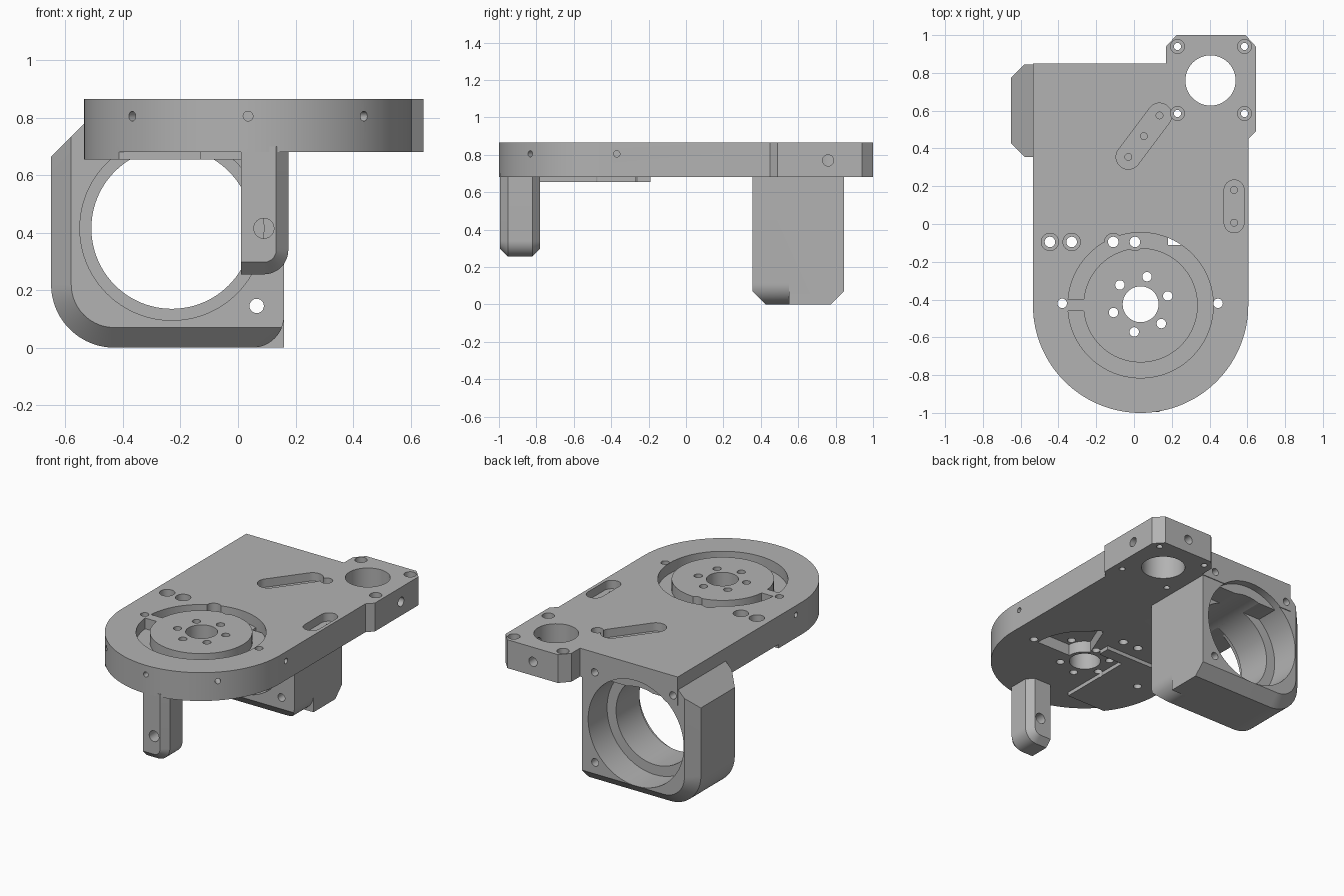
import bpy, bmesh
from math import sin, cos, pi, radians
from mathutils import Vector, Matrix

default = bpy.data.objects.get("Cube")
if default:
    bpy.data.objects.remove(default, do_unlink=True)

metal = bpy.data.materials.new("machined grey")
metal.use_nodes = True
grey = (0.45, 0.45, 0.45, 1)
metal.diffuse_color = grey
metal.node_tree.nodes["Principled BSDF"].inputs["Base Color"].default_value = grey


def finish(name, bm):
    bmesh.ops.recalc_face_normals(bm, faces=bm.faces)
    mesh = bpy.data.meshes.new(name)
    bm.to_mesh(mesh)
    bm.free()
    mesh.materials.append(metal)
    ob = bpy.data.objects.new(name, mesh)
    bpy.context.collection.objects.link(ob)
    return ob


def loft(name, rings):
    bm = bmesh.new()
    loops = [[bm.verts.new(p) for p in ring] for ring in rings]
    for a, b in zip(loops, loops[1:]):
        for i in range(len(a)):
            j = (i + 1) % len(a)
            bm.faces.new((a[i], a[j], b[j], b[i]))
    bm.faces.new(loops[0])
    bm.faces.new(loops[-1])
    return finish(name, bm)


def prism(name, outline, low, high):
    return loft(name, [[(x, y, z) for x, y in outline] for z in (low, high)])


def arc(cx, cy, r, start, end, n=24):
    turns = [radians(start + (end - start) * i / n) for i in range(n + 1)]
    return [(cx + r * cos(t), cy + r * sin(t)) for t in turns]


def rod(start, end, r, n=24):
    a, b = Vector(start), Vector(end)
    d = b - a
    place = Matrix.Translation((a + b) / 2) @ d.to_track_quat('Z', 'Y').to_matrix().to_4x4()
    bm = bmesh.new()
    bmesh.ops.create_cone(bm, cap_ends=True, segments=n, radius1=r, radius2=r,
                          depth=d.length, matrix=place)
    return finish("cutter", bm)


def cut(cutter, *targets):
    cutter.hide_render = True
    for ob in targets:
        mod = ob.modifiers.new("cut", 'BOOLEAN')
        mod.operation = 'DIFFERENCE'
        mod.solver = 'EXACT'
        mod.object = cutter
        bpy.context.view_layer.objects.active = ob
        bpy.ops.object.modifier_apply(modifier=mod.name)
    bpy.data.objects.remove(cutter, do_unlink=True)


def drill(x, y, r, low, high, *targets):
    cut(rod((x, y, low), (x, y, high), r, 48 if r > 0.08 else 24), *targets)


TOP, UNDER, OVER = 0.865, 0.68, 0.9
HX, HY, R = 0.035, -0.43, 0.57

# Main plate with rounded front and motor corner
plate = prism("main_plate", [
    (0.605, 0.45), (0.645, 0.49), (0.645, 0.94), (0.59, 1), (0.225, 1),
    (0.17, 0.94), (0.17, 0.85), (-0.535, 0.85)]
    + arc(HX, HY, R, 180, 360, 64), UNDER, TOP)

# Thin pad under the plate
pad = prism("underside_pad", [(0.05, -0.27), (0.05, -0.19), (-0.535, -0.19)]
            + arc(HX, HY, R, 180, 218, 16) + [(-0.13, -0.78), (-0.13, -0.27)], 0.655, 0.70)


# Bearing housing, chamfered at both ends
def housing_ring(y, inset):
    left, low = -0.65 + inset, inset
    outline = [(0.16, 0.78), (0.16, low)] + arc(-0.43, 0.22, 0.22 - inset, 270, 180)
    outline += [(left, 0.665 + inset), (-0.535, 0.78)]
    return [(x, y, z) for x, z in outline]


housing = loft("bearing_housing", [housing_ring(y, i) for y, i in
                                   ((0.355, 0.07), (0.425, 0), (0.775, 0), (0.845, 0.07))])


# Front leg, chamfered the same way
def leg_ring(y, inset):
    outline = [(0.01, 0.7), (0.01, 0.255 + inset)]
    outline += arc(0.09, 0.34, 0.085 - inset, 270, 360, 12) + [(0.175 - inset, 0.7)]
    return [(x, y, z) for x, z in outline]


leg = loft("front_leg", [leg_ring(y, i) for y, i in
                         ((-0.995, 0.042), (-0.953, 0), (-0.822, 0), (-0.78, 0.042))])
cut(rod((0.09, -1.1, 0.415), (0.09, -0.7, 0.415), 0.035), leg)

# Housing bore with a counterbore at each end
for y0, y1, r in ((0.2, 0.95, 0.28), (0.2, 0.41, 0.32), (0.65, 0.844, 0.345)):
    cut(rod((-0.23, y0, 0.415), (-0.23, y1, 0.415), r, 96), housing)
cut(rod((-0.23, 0.8, 0.415), (-0.23, 0.95, 0.415), 0.345, 96), housing, plate)
cut(rod((-0.23, 0.3, 0.415), (-0.23, 0.82, 0.415), 0.28, 96), plate)
cut(rod((0.065, 0.2, 0.145), (0.065, 1, 0.145), 0.025), housing)
for x in (0.065, -0.5):
    cut(rod((x, 0.7, 0.735), (x, 0.95, 0.735), 0.024), housing, plate)

# Rounded lower front corner of the housing
corner = [(0.3, 0.11), (0.3, -0.1), (0.05, -0.1)] + arc(0.05, 0.11, 0.11, 270, 360, 12)
cut(loft("cutter", [[(x, y, z) for x, z in corner] for y in (0.2, 0.55)]), housing)

# Hub groove, broken by one bridge
groove = arc(HX, HY, 0.385, -175.5, 175.5, 72) + arc(HX, HY, 0.303, 174.3, -174.3, 72)
cut(prism("cutter", groove, 0.795, OVER), plate)

# Curved pocket below the hub and its small opening into the groove
pocket = arc(HX, HY, 0.37, 0, 68, 20) + arc(HX, HY, 0.12, 68, 0, 12)
cut(prism("cutter", pocket, 0.6, 0.755), plate)
cut(prism("cutter", [(0.18, -0.11), (0.25, -0.11), (0.215, -0.088), (0.18, -0.072)],
          0.6, 0.83), plate)

# Hub bore, bolt circle and side holes
drill(HX, HY + 0.005, 0.095, 0.5, OVER, plate, pad)
for i in range(6):
    t = radians(77 + 60 * i)
    drill(HX + 0.15 * cos(t), HY + 0.005 + 0.15 * sin(t), 0.025, 0.5, OVER, plate, pad)
for x in (-0.38, 0.445):
    drill(x, -0.42, 0.025, 0.5, OVER, plate, pad)

# Counterbored holes in the plate and the motor corner
for x in (-0.445, -0.33, -0.11, 0.005):
    drill(x, -0.095, 0.028, 0.5, OVER, plate)
    drill(x, -0.095, 0.046, 0.79, OVER, plate)
for x in (0.23, 0.585):
    for y in (0.585, 0.94):
        drill(x, y, 0.019, 0.5, OVER, plate)
        drill(x, y, 0.037, 0.80, OVER, plate)
drill(0.405, 0.76, 0.133, 0.5, OVER, plate)


# Shallow slots with small holes in the floor
def slot(a, b, r, holes):
    a, b = Vector(a), Vector(b)
    d = b - a
    heading = Vector((1, 0)).angle_signed(d) * -180 / pi
    outline = arc(*a, r, heading + 90, heading + 270, 16)
    outline += arc(*b, r, heading - 90, heading + 90, 16)
    cut(prism("cutter", outline, 0.81, OVER), plate)
    for i in range(holes):
        p = a + d * i / (holes - 1)
        drill(p.x, p.y, 0.018, 0.785, OVER, plate)


slot((-0.03, 0.355), (0.135, 0.575), 0.065, 3)
slot((0.53, 0.007), (0.53, 0.18), 0.053, 2)

# Screw holes around the rim and sides
for angle in (225, 270, 315):
    d = Vector((cos(radians(angle)), sin(radians(angle)), 0))
    c = Vector((HX, HY, 0.805))
    cut(rod(c + d * 0.5, c + d * 0.65, 0.017), plate)
for x in (-0.535, 0.605):
    cut(rod((x - 0.06, -0.37, 0.805), (x + 0.06, -0.37, 0.805), 0.017), plate)
cut(rod((0.53, 0.76, 0.77), (0.7, 0.76, 0.77), 0.03), plate)
cut(rod((0.405, 0.9, 0.77), (0.405, 1.1, 0.77), 0.03), plate)

# Smooth curves, keep machined edges sharp
bpy.ops.object.select_all(action='DESELECT')
for ob in (plate, pad, housing, leg):
    ob.select_set(True)
bpy.context.view_layer.objects.active = plate
bpy.ops.object.shade_smooth_by_angle(angle=radians(25))
